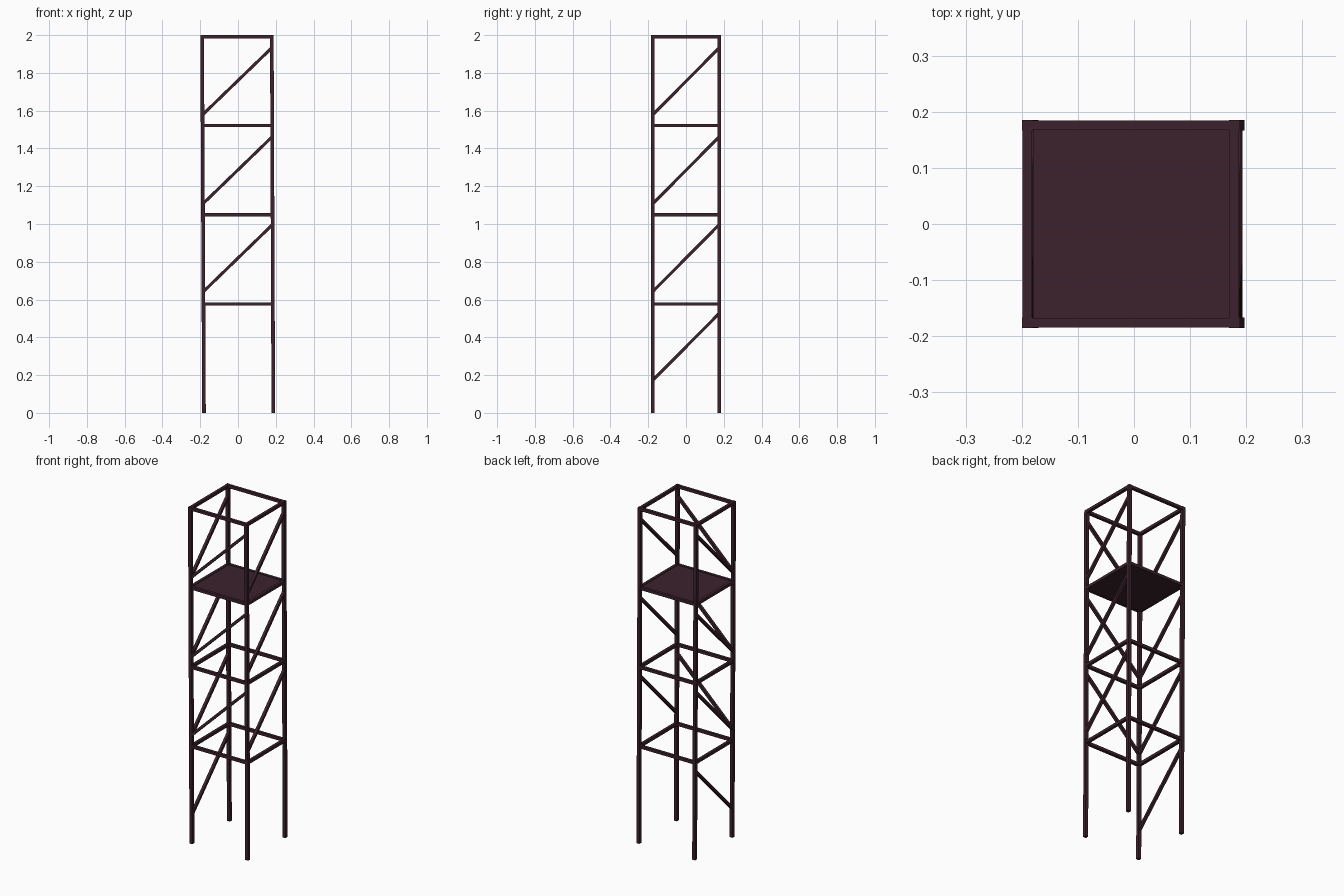
import bpy, bmesh
from mathutils import Vector, Matrix

if "Cube" in bpy.data.objects:
    bpy.data.objects.remove(bpy.data.objects["Cube"])

mat = bpy.data.materials.new("dark plum metal")
mat.diffuse_color = (0.045, 0.016, 0.026, 1)
mat.use_nodes = True
mat.node_tree.nodes["Principled BSDF"].inputs["Base Color"].default_value = mat.diffuse_color


def finish(bm, name):
    me = bpy.data.meshes.new(name)
    bm.to_mesh(me)
    bm.free()
    me.materials.append(mat)
    ob = bpy.data.objects.new(name, me)
    bpy.context.collection.objects.link(ob)
    return ob


def beam(name, a, b, w=0.018):
    """Square bar from a to b, kept upright."""
    a, b = Vector(a), Vector(b)
    d = b - a
    z = d.normalized()
    ref = Vector((0, 1, 0)) if abs(z.y) < 0.3 else Vector((1, 0, 0))
    x = ref.cross(z).normalized()
    y = z.cross(x)
    rot = Matrix((x, y, z)).transposed().to_4x4()
    bm = bmesh.new()
    bmesh.ops.create_cube(bm, size=1, matrix=Matrix.Translation((a + b) / 2) @ rot
                          @ Matrix.Diagonal((w, w, d.length, 1)))
    return finish(bm, name)


Y = 0.176


def corner(sx, sy, z):
    """Centre of a leaning leg at height z."""
    x0, x1 = (-0.180, -0.190) if sx < 0 else (0.187, 0.179)
    return Vector((x0 + (x1 - x0) * z / 2, sy * Y, z))


# legs
for sx, xn in ((-1, "left"), (1, "right")):
    for sy, yn in ((-1, "front"), (1, "back")):
        beam(f"{yn}_{xn}_leg", corner(sx, sy, 0), corner(sx, sy, 2), 0.019)

# faces of the tower: two corners each, diagonals rise from first to second
faces = {"front": ((-1, -1), (1, -1)), "back": ((-1, 1), (1, 1)),
         "left": ((-1, -1), (-1, 1)), "right": ((1, -1), (1, 1))}

# horizontal rails
levels = (0.577, 1.049, 1.521, 1.991)
for i, z in enumerate(levels):
    for fn, (p, q) in faces.items():
        beam(f"{fn}_rail_{i}", corner(*p, z), corner(*q, z), 0.017)

# diagonal braces: left side on every storey, front and right from the second up
starts = (0.172, 0.642, 1.107, 1.578)
for i, z in enumerate(starts):
    for fn in (("left",) if i == 0 else ("left", "right", "front")):
        p, q = faces[fn]
        beam(f"{fn}_brace_{i}", corner(*p, z), corner(*q, z + 0.355), 0.016)

# platform
bm = bmesh.new()
bmesh.ops.create_cube(bm, size=1, matrix=Matrix.Translation((-0.002, 0, 1.521))
                      @ Matrix.Diagonal((0.366, 0.35, 0.01, 1)))
finish(bm, "platform")
